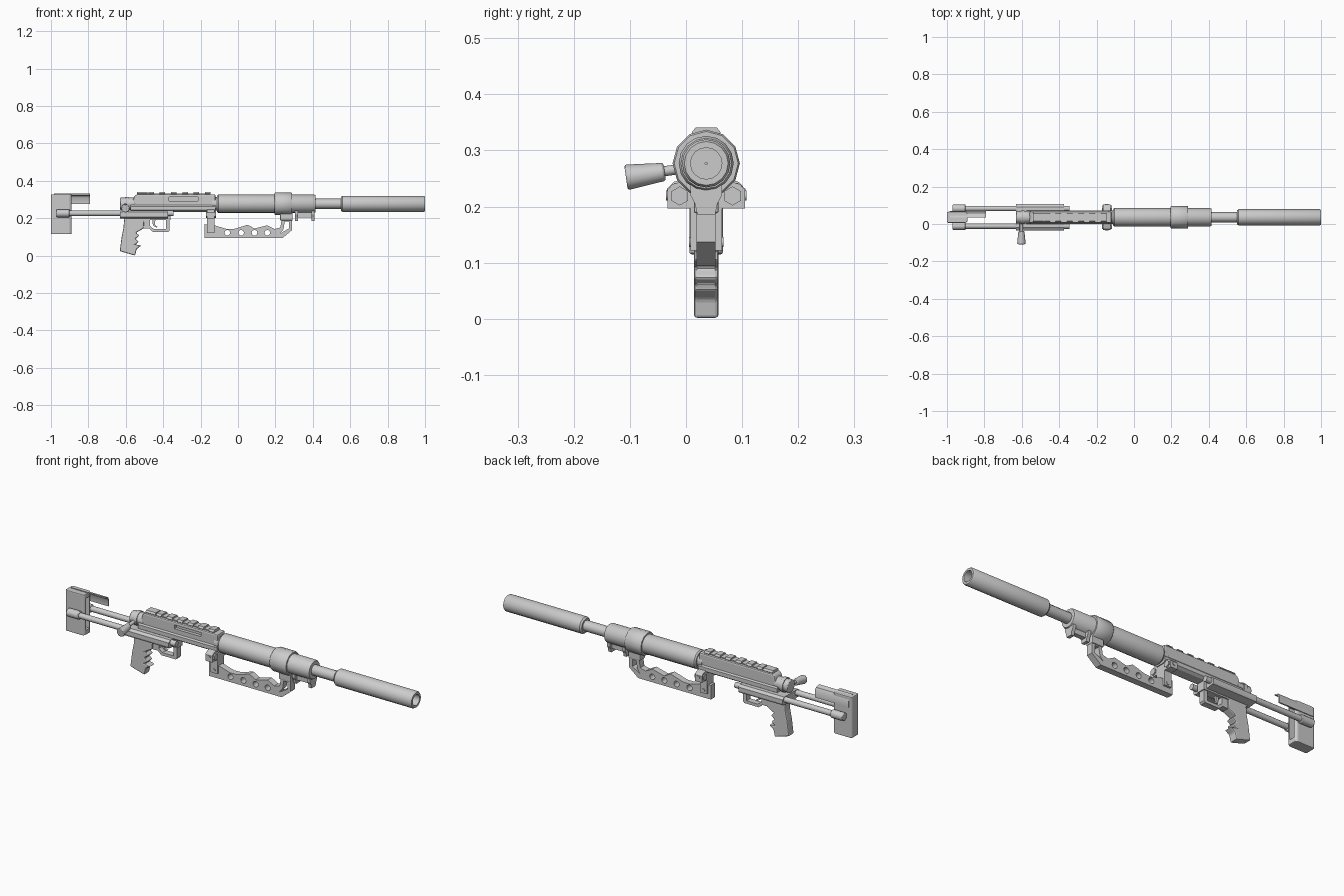
import bpy, bmesh, math
from mathutils import Vector, Matrix

CY, CZ = 0.036, 0.277      # bore axis


def finish(name, bm, bevel=0, smooth=False):
    bmesh.ops.recalc_face_normals(bm, faces=bm.faces)
    me = bpy.data.meshes.new(name)
    bm.to_mesh(me)
    bm.free()
    ob = bpy.data.objects.new(name, me)
    bpy.context.collection.objects.link(ob)
    if bevel:
        m = ob.modifiers.new("bevel", 'BEVEL')
        m.width, m.segments, m.limit_method = bevel, 2, 'ANGLE'
    if smooth:
        bpy.context.view_layer.objects.active = ob
        bpy.ops.object.select_all(action='DESELECT')
        ob.select_set(True)
        bpy.ops.object.shade_smooth_by_angle(angle=math.radians(40))
    return ob


def prism(name, pts, axis, lo, hi, bevel=0, smooth=False):
    """Extrude a 2D profile: axis x takes (y,z), y takes (x,z), z takes (x,y)."""
    place = {'x': lambda p, d: (d, p[0], p[1]),
             'y': lambda p, d: (p[0], d, p[1]),
             'z': lambda p, d: (p[0], p[1], d)}[axis]
    bm = bmesh.new()
    a = [bm.verts.new(place(p, lo)) for p in pts]
    b = [bm.verts.new(place(p, hi)) for p in pts]
    bm.faces.new(a)
    bm.faces.new(b[::-1])
    for i in range(len(pts)):
        j = (i + 1) % len(pts)
        bm.faces.new((a[i], b[i], b[j], a[j]))
    return finish(name, bm, bevel, smooth)


def box(name, x0, x1, y0, y1, z0, z1, bevel=0):
    return prism(name, [(x0, z0), (x1, z0), (x1, z1), (x0, z1)], 'y', y0, y1, bevel)


def rod(name, p, q, r, r2=None, n=12, bevel=0):
    p, q = Vector(p), Vector(q)
    d = q - p
    bm = bmesh.new()
    mat = Matrix.Translation((p + q) / 2) @ d.to_track_quat('Z', 'Y').to_matrix().to_4x4()
    bmesh.ops.create_cone(bm, cap_ends=True, segments=n, radius1=r,
                          radius2=r if r2 is None else r2, depth=d.length, matrix=mat)
    return finish(name, bm, bevel, n > 8)


def lathe(name, prof, n=16):
    """Closed (x, radius) loop spun about the bore axis."""
    bm = bmesh.new()
    rings = [[bm.verts.new((x, CY + r * math.cos(2 * math.pi * k / n), CZ + r * math.sin(2 * math.pi * k / n)))
              for k in range(n)] for x, r in prof]
    for i, a in enumerate(rings):
        b = rings[(i + 1) % len(rings)]
        for k in range(n):
            bm.faces.new((a[k], a[(k + 1) % n], b[(k + 1) % n], b[k]))
    return finish(name, bm, 0, True)


def cut(ob, cutter):
    m = ob.modifiers.new("cut", 'BOOLEAN')
    m.operation, m.solver, m.object = 'DIFFERENCE', 'EXACT', cutter
    dg = bpy.context.evaluated_depsgraph_get()
    me = bpy.data.meshes.new_from_object(ob.evaluated_get(dg))
    ob.modifiers.clear()
    ob.data = me
    bpy.data.objects.remove(cutter)


def mirrored(pts):
    """Half section (offset from the centre plane, z) made symmetric about CY."""
    return [(CY + u, z) for u, z in pts] + [(CY - u, z) for u, z in reversed(pts)]


# Muzzle tube, barrel, handguard and collar
lathe("muzzle_tube", [(0.55, 0.02), (0.55, 0.036), (0.558, 0.043), (0.994, 0.043),
                      (1.0, 0.039), (1.0, 0.028), (0.9, 0.028), (0.9, 0.002), (0.56, 0.002)])
rod("barrel", (0.38, CY, CZ), (0.57, CY, CZ), 0.027)
lathe("handguard", [(-0.112, 0.01), (-0.112, 0.043), (-0.105, 0.049), (0.408, 0.049),
                    (0.415, 0.045), (0.415, 0.01)])
lathe("collar", [(0.195, 0.04), (0.195, 0.057), (0.2, 0.06), (0.286, 0.06), (0.29, 0.057), (0.29, 0.04)], 12)
rod("breech", (-0.14, CY, CZ), (-0.1, CY, CZ), 0.036)

# Receiver with sloped rear and ejection port
upper = prism("receiver", [(-0.57, 0.262), (-0.12, 0.262), (-0.12, 0.328), (-0.54, 0.328), (-0.555, 0.318)],
              'y', CY - 0.031, CY + 0.031, 0.007)
cut(upper, box("port_cutter", -0.37, -0.215, -0.02, 0.022, 0.293, 0.313))
prism("receiver_base", mirrored([(0.024, 0.234), (0.037, 0.243), (0.037, 0.263), (0.031, 0.27)]),
      'x', -0.575, -0.12)

# Top rail with cross slots
prism("rail_base", mirrored([(0.02, 0.325), (0.02, 0.333)]), 'x', -0.54, -0.15)
for i in range(7):
    x = -0.54 + 0.0605 * i
    prism(f"rail_tooth_{i + 1}", mirrored([(0.021, 0.327), (0.026, 0.332), (0.019, 0.341)]),
          'x', x, x + (0.055 if i == 0 else 0.03))

# Bolt and its handle
rod("bolt_body", (-0.63, CY, CZ), (-0.55, CY, CZ), 0.033, bevel=0.004)
rod("bolt_collar", (-0.605, CY, CZ), (-0.585, CY, CZ), 0.037)
rod("bolt_arm", (-0.602, 0.03, 0.274), (-0.602, -0.05, 0.261), 0.009)
rod("bolt_knob", (-0.602, -0.038, 0.262), (-0.602, -0.107, 0.252), 0.016, 0.023, bevel=0.004)

# Chassis carrying the stock rods
prism("chassis", mirrored([(0.03, 0.198), (0.066, 0.203), (0.07, 0.212), (0.07, 0.232), (0.056, 0.242)]),
      'x', -0.63, -0.375)
box("chassis_keel", -0.61, -0.36, CY - 0.022, CY + 0.022, 0.19, 0.24)
for s, side in ((-1, "right"), (1, "left")):
    y = CY + s * 0.047
    rod(f"stock_rod_{side}", (-0.96, y, 0.226), (-0.345, y, 0.226), 0.0145)
    rod(f"rod_clamp_{side}", (-0.97, y, 0.226), (-0.9, y, 0.226), 0.021, bevel=0.004)

# Butt stock with hollow front and one-sided cheek shell
stock = prism("butt_stock", [(-1, 0.012), (-0.994, 0.006), (-0.9, 0.006), (-0.89, 0.014),
                             (-0.89, 0.058), (-0.9, 0.066), (-0.994, 0.066), (-1, 0.06)],
              'z', 0.115, 0.328, 0.005)
cut(stock, box("stock_cutter", -0.92, -0.85, 0.02, 0.052, 0.14, 0.305))
prism("cheek_shell", [(0.07, 0.275), (0.07, 0.306), (0.06, 0.324), (0.036, 0.331),
                      (0.036, 0.325), (0.055, 0.318), (0.063, 0.304), (0.063, 0.275)],
      'x', -0.985, -0.79, 0, True)

# Pistol grip with finger grooves
prism("pistol_grip", [(-0.608, 0.205), (-0.5, 0.205), (-0.505, 0.145), (-0.545, 0.122), (-0.527, 0.106),
                      (-0.548, 0.09), (-0.53, 0.074), (-0.548, 0.06), (-0.516, 0.053), (-0.542, 0.035),
                      (-0.55, 0.0), (-0.632, 0.024), (-0.622, 0.1), (-0.612, 0.15)],
      'y', CY - 0.022, CY + 0.022, 0.006)

# Trigger guard and trigger
guard = prism("trigger_guard", [(-0.51, 0.205), (-0.365, 0.205), (-0.365, 0.135), (-0.372, 0.127),
                                (-0.455, 0.127), (-0.475, 0.145), (-0.51, 0.145)],
              'y', CY - 0.016, CY + 0.016)
cut(guard, prism("guard_cutter", [(-0.47, 0.196), (-0.385, 0.196), (-0.385, 0.142), (-0.45, 0.142), (-0.47, 0.158)],
                 'y', -0.1, 0.2))
prism("trigger", [(-0.455, 0.2), (-0.437, 0.2), (-0.445, 0.178), (-0.443, 0.163), (-0.43, 0.154),
                  (-0.436, 0.15), (-0.453, 0.16), (-0.458, 0.178)], 'y', CY - 0.006, CY + 0.006)

# Rear handle bracket with bolts and pins
prism("handle_bracket", mirrored([(0.028, 0.122), (0.028, 0.197), (0.069, 0.197), (0.069, 0.23),
                                  (0.06, 0.24), (0.025, 0.25)]), 'x', -0.165, -0.125)
for s, side in ((-1, "right"), (1, "left")):
    y = CY + s * 0.047
    rod(f"bracket_bolt_{side}", (-0.17, y, 0.219), (-0.118, y, 0.219), 0.017, n=6)
for z in (0.137, 0.22):
    w = 0.031 if z < 0.2 else 0.072
    rod("bracket_pin", (-0.145, CY - w, z), (-0.145, CY + w, z), 0.009)

# Carrying handle with finger waves and lightening holes
handle = prism("fore_handle", [(-0.18, 0.094), (0.238, 0.094), (0.29, 0.137), (0.29, 0.2), (0.235, 0.2),
                               (0.226, 0.15), (0.195, 0.142), (0.157, 0.162), (0.088, 0.145), (0.052, 0.165),
                               (-0.02, 0.143), (-0.06, 0.142), (-0.12, 0.16), (-0.18, 0.168)],
               'y', CY - 0.017, CY + 0.017)
for x in (-0.057, 0.017, 0.088, 0.157):
    cut(handle, rod("hole_cutter", (x, -0.1, 0.122), (x, 0.2, 0.122), 0.015))
cut(handle, prism("slot_cutter", [(0.225, 0.118), (0.272, 0.145), (0.272, 0.182), (0.25, 0.182), (0.243, 0.14)],
                  'y', -0.1, 0.2))
box("handle_lug", 0.225, 0.292, CY - 0.022, CY + 0.022, 0.188, 0.235, 0.004)

# Accessory mount under the handguard
box("mount_bar", 0.305, 0.41, CY - 0.012, CY + 0.012, 0.205, 0.236)
for x in (0.305, 0.393):
    prism("mount_plate", mirrored([(0.016, 0.186), (0.02, 0.205), (0.028, 0.22), (0.028, 0.24)]),
          'x', x, x + 0.017)
